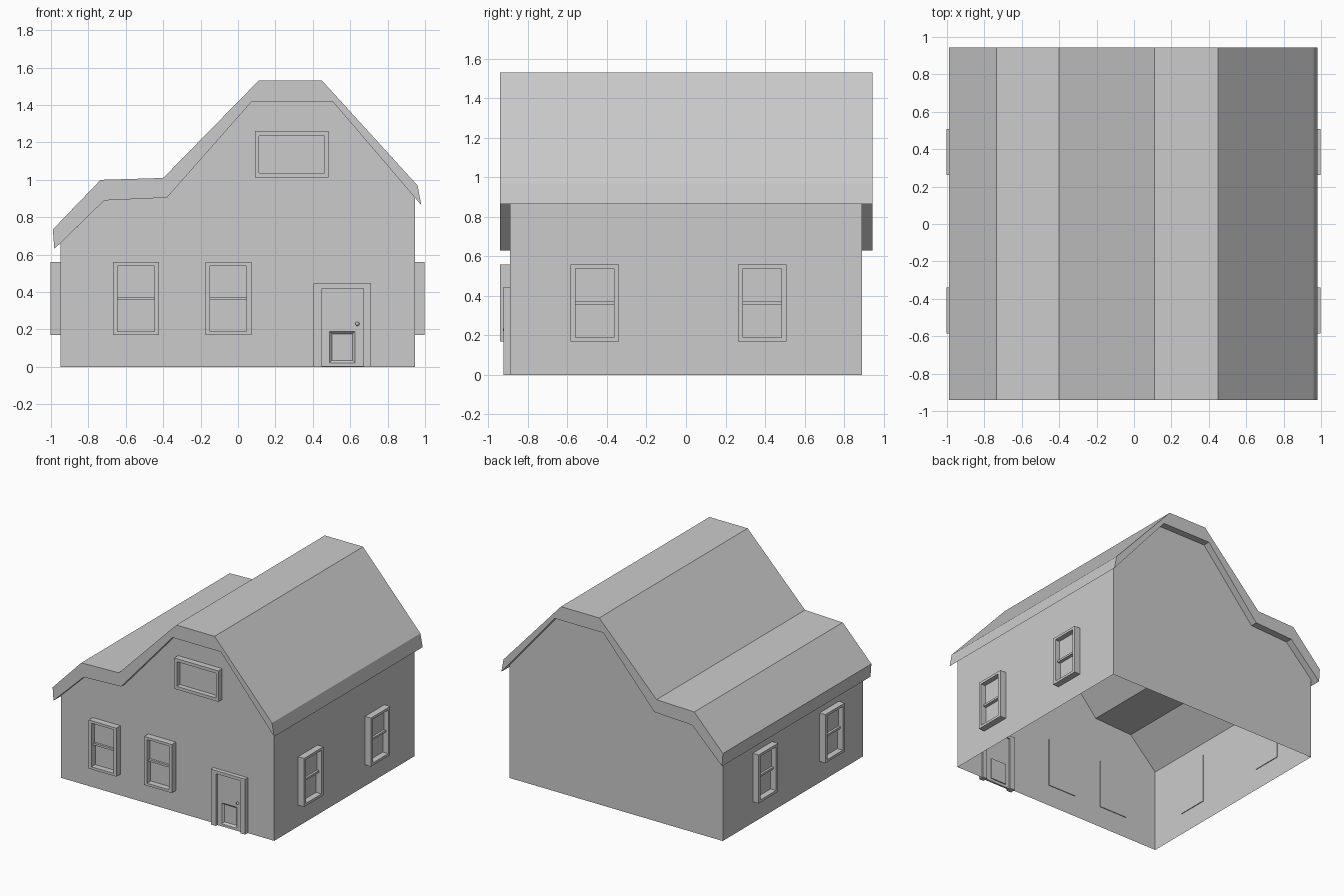
import bpy
import bmesh

cube = bpy.data.objects.get("Cube")
if cube:
    bpy.data.objects.remove(cube, do_unlink=True)

grey = bpy.data.materials.new("plain grey")
grey.use_nodes = True
COLOUR = (0.6, 0.6, 0.6, 1)
grey.diffuse_color = COLOUR
grey.node_tree.nodes["Principled BSDF"].inputs["Base Color"].default_value = COLOUR

LEFT, RIGHT, DEPTH = -0.95, 0.945, 0.89


def finish(name, bm):
    bmesh.ops.recalc_face_normals(bm, faces=bm.faces)
    mesh = bpy.data.meshes.new(name)
    bm.to_mesh(mesh)
    bm.free()
    mesh.materials.append(grey)
    obj = bpy.data.objects.new(name, mesh)
    bpy.context.collection.objects.link(obj)
    return obj


def place(wall, u, v, d):
    """Point on a wall: u along it, v up, d outward from its surface."""
    if wall == "front":
        return (u, -DEPTH - d, v)
    if wall == "left":
        return (RIGHT + d, u, v)
    return (LEFT - d, u, v)


def prism(name, profile, y0, y1, skip=None):
    """Extrude an x-z profile along y, leaving out the side number skip."""
    bm = bmesh.new()
    a = [bm.verts.new((x, y0, z)) for x, z in profile]
    b = [bm.verts.new((x, y1, z)) for x, z in profile]
    bm.faces.new(a)
    bm.faces.new(b[::-1])
    n = len(profile)
    for i in range(n):
        if i != skip:
            j = (i + 1) % n
            bm.faces.new((a[i], a[j], b[j], b[i]))
    return finish(name, bm)


def ring(name, wall, outer, inner, d0, d1, slope=0.0, closed=True):
    """Rectangular border; rectangles are (u0, u1, v0, v1)."""
    bm = bmesh.new()

    def corners(r, d, s=0.0):
        u0, u1, v0, v1 = r[0] + s, r[1] - s, r[2] + s, r[3] - s
        return [bm.verts.new(place(wall, u, v, d))
                for u, v in ((u0, v0), (u0, v1), (u1, v1), (u1, v0))]

    loops = [corners(outer, d0), corners(outer, d1),
             corners(inner, d1), corners(inner, d0, slope)]
    for i in range(4 if closed else 3):
        j = (i + 1) % 4
        for k in range(4):
            m = (k + 1) % 4
            bm.faces.new((loops[k][i], loops[k][j], loops[m][j], loops[m][i]))
    if not closed:
        for i in (0, 3):
            bm.faces.new([loop[i] for loop in loops])
    return finish(name, bm)


def box(name, wall, rect, d0, d1):
    bm = bmesh.new()
    u0, u1, v0, v1 = rect
    layers = [[bm.verts.new(place(wall, u, v, d))
               for u, v in ((u0, v0), (u1, v0), (u1, v1), (u0, v1))]
              for d in (d0, d1)]
    for layer in layers:
        bm.faces.new(layer)
    for i in range(4):
        j = (i + 1) % 4
        bm.faces.new((layers[0][i], layers[0][j], layers[1][j], layers[1][i]))
    return finish(name, bm)


def sash_window(name, wall, u):
    """Tall window with an upper and a lower pane, centred at u."""
    opening = (u - 0.098, u + 0.098, 0.19, 0.54)
    ring(name + "_frame", wall, (u - 0.123, u + 0.123, 0.17, 0.56), opening, -0.006, 0.052)
    box(name + "_lower_pane", wall, (opening[0], opening[1], 0.19, 0.365), -0.006, 0.004)
    box(name + "_upper_pane", wall, (opening[0], opening[1], 0.365, 0.54), -0.006, 0.012)
    box(name + "_rail", wall, (opening[0], opening[1], 0.357, 0.373), 0.002, 0.03)


# Roof slab
upper = [(-0.99, 0.735), (-0.735, 1.0), (-0.4, 1.01), (0.11, 1.53),
         (0.45, 1.53), (0.96, 0.97)]
lower = [(0.98, 0.865), (0.505, 1.42), (0.075, 1.42), (-0.38, 0.905),
         (-0.715, 0.89), (-0.982, 0.63)]
prism("roof", upper + lower, -0.94, 0.945)

# Walls, open underneath and covered by the roof
gable = [(RIGHT, 0), (RIGHT, 0.906)] + lower[1:-1] + [(LEFT, 0.661), (LEFT, 0)]
walls = prism("walls", gable, -DEPTH, DEPTH, skip=len(gable) - 1)
bm = bmesh.new()
bm.from_mesh(walls.data)
bm.faces.ensure_lookup_table()
tops = [f for f in bm.faces if len(f.verts) == 4 and min(v.co.z for v in f.verts) > 0.5]
bmesh.ops.delete(bm, geom=tops, context="FACES_ONLY")
bm.to_mesh(walls.data)
bm.free()

# Windows
for side, u in (("right", -0.545), ("middle", -0.052)):
    sash_window("front_window_" + side, "front", u)
for side in ("left", "right"):
    for end, u in (("front", -0.462), ("back", 0.386)):
        sash_window(side + "_window_" + end, side, u)
attic = (0.113, 0.463, 1.037, 1.235)
ring("attic_window_frame", "front", (0.09, 0.483, 1.012, 1.26), attic, -0.006, 0.048)
box("attic_window_pane", "front", attic, -0.006, 0.008)

# Door
ring("door_frame", "front", (0.405, 0.71, 0, 0.445), (0.45, 0.67, 0, 0.42),
     -0.01, 0.034, closed=False)
panel = (0.49, 0.625, 0.022, 0.19)
ring("door", "front", (0.45, 0.67, 0.001, 0.42), panel, 0.001, 0.016, slope=0.014)
box("door_panel", "front", panel, -0.008, 0.002)
bpy.ops.mesh.primitive_uv_sphere_add(segments=12, ring_count=8, radius=0.011,
                                     location=place("front", 0.638, 0.23, 0.026))
knob = bpy.context.object
knob.name = "door_knob"
knob.data.materials.append(grey)
bpy.ops.object.shade_smooth()
